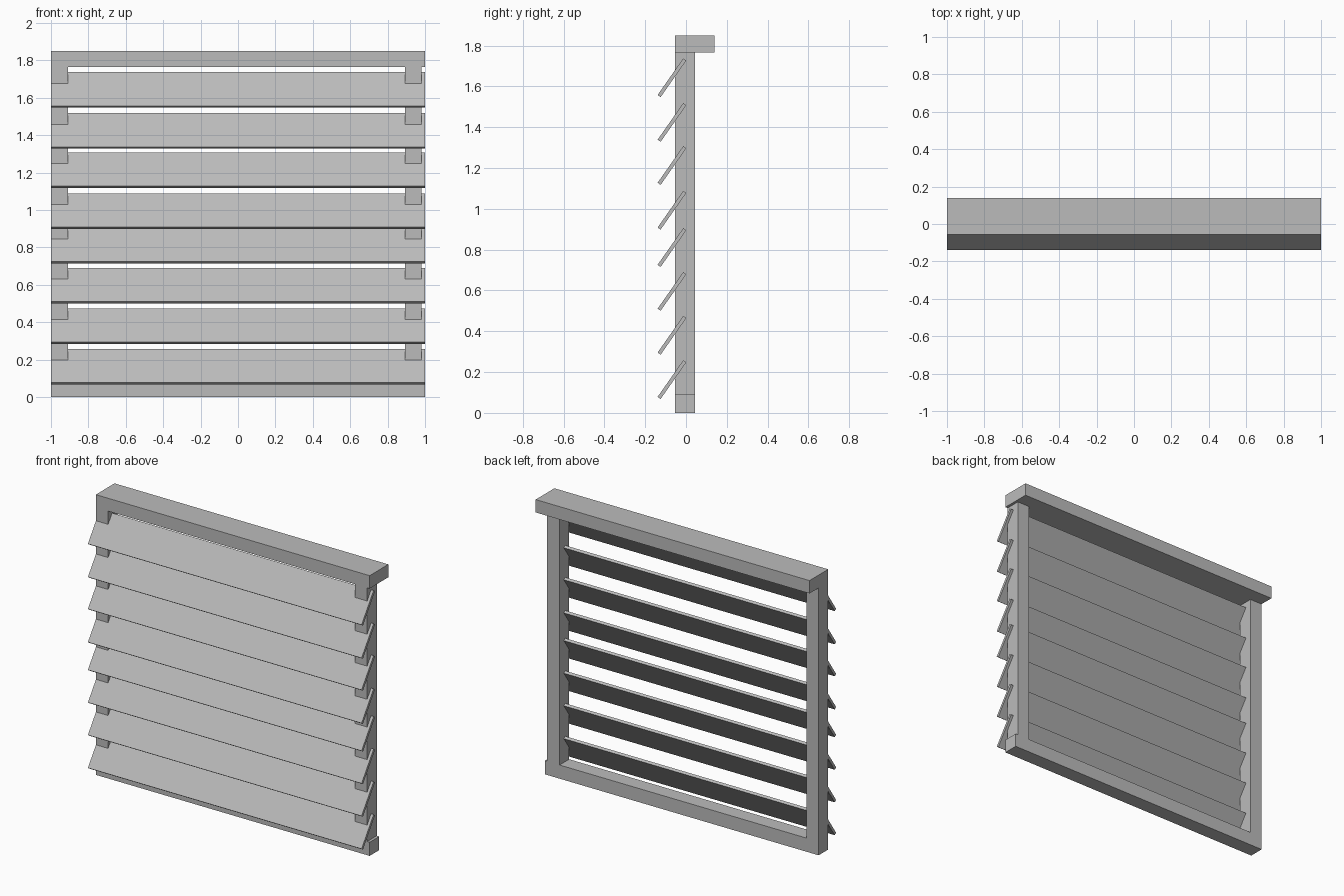
import bpy
from math import radians

cube = bpy.data.objects.get("Cube")
if cube:
    bpy.data.objects.remove(cube, do_unlink=True)

grey = bpy.data.materials.new("plain_grey")
grey.use_nodes = True
colour = (0.5, 0.5, 0.5, 1)
grey.diffuse_color = colour
grey.node_tree.nodes["Principled BSDF"].inputs["Base Color"].default_value = colour


def box(name, xs, ys, zs, tilt=0):
    """Box spanning the given ranges, tilted about its own x axis."""
    spans = (xs, ys, zs)
    bpy.ops.mesh.primitive_cube_add(size=1, location=[sum(s) / 2 for s in spans])
    part = bpy.context.object
    part.name = name
    part.scale = [s[1] - s[0] for s in spans]
    part.rotation_euler.x = radians(tilt)
    part.data.materials.append(grey)
    return part


# Frame: sill, overhanging head rail and two posts
DEPTH = (-0.055, 0.045)
box("bottom_rail", (-1, 1), DEPTH, (0, 0.09))
box("top_rail", (-1, 1), (-0.055, 0.14), (1.765, 1.85))
box("right_post", (-1, -0.91), DEPTH, (0.09, 1.765))
box("left_post", (0.892, 0.982), DEPTH, (0.09, 1.765))

# Tilted louvre slats, slightly unevenly spaced
LENGTH, THICK = 0.219, 0.018
for i, z in enumerate((0.163, 0.38, 0.595, 0.81, 0.993, 1.212, 1.423, 1.642)):
    box(f"slat_{i + 1}", (-0.999, 1),
        (-0.069 - LENGTH / 2, -0.069 + LENGTH / 2),
        (z - THICK / 2, z + THICK / 2), tilt=55)
